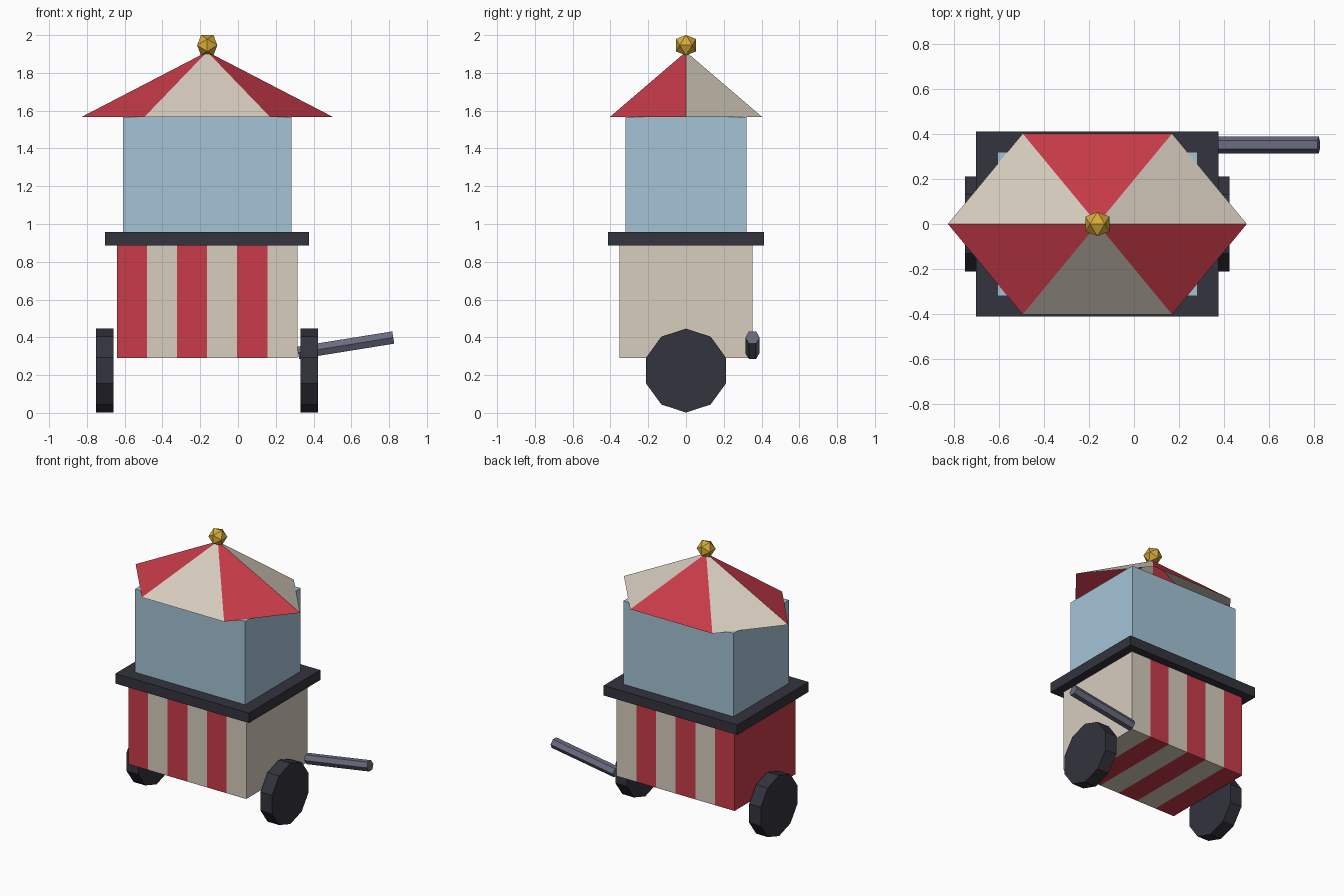
import bpy
import bmesh
from math import cos, sin, pi
from mathutils import Vector, Matrix

if "Cube" in bpy.data.objects:
    bpy.data.objects.remove(bpy.data.objects["Cube"])


def material(name, rgb):
    linear = [((c / 255 + 0.055) / 1.055) ** 2.4 for c in rgb] + [1]
    mat = bpy.data.materials.new(name)
    mat.use_nodes = True
    mat.diffuse_color = linear
    mat.node_tree.nodes["Principled BSDF"].inputs["Base Color"].default_value = linear
    return mat


RED = material("red", (200, 59, 73))
CREAM = material("cream", (215, 205, 190))
BLUE = material("pale blue", (164, 196, 215))
DARK = material("charcoal", (51, 51, 61))
GREY = material("slate grey", (106, 108, 128))
GOLD = material("gold", (216, 172, 58))


def finish(name, bm, *mats):
    mesh = bpy.data.meshes.new(name)
    bm.to_mesh(mesh)
    bm.free()
    for mat in mats:
        mesh.materials.append(mat)
    obj = bpy.data.objects.new(name, mesh)
    bpy.context.collection.objects.link(obj)
    return obj


def box(name, low, high, mat):
    low, high = Vector(low), Vector(high)
    bm = bmesh.new()
    bmesh.ops.create_cube(bm, size=1)
    bmesh.ops.scale(bm, vec=high - low, verts=bm.verts)
    bmesh.ops.translate(bm, vec=(low + high) / 2, verts=bm.verts)
    return finish(name, bm, mat)


def rod(name, start, end, radius, sides, mat, turn=0):
    """Flat-sided cylinder between two points."""
    start, end = Vector(start), Vector(end)
    axis = (end - start).normalized()
    side = Vector((0, 1, 0))
    up = axis.cross(side)
    bm = bmesh.new()
    rings = []
    for centre in (start, end):
        angles = [turn + 2 * pi * i / sides for i in range(sides)]
        rings.append([bm.verts.new(centre + radius * (side * cos(a) + up * sin(a)))
                      for a in angles])
    for i in range(sides):
        j = (i + 1) % sides
        bm.faces.new((rings[0][i], rings[0][j], rings[1][j], rings[1][i]))
    bm.faces.new(rings[0])
    bm.faces.new(rings[1])
    bmesh.ops.recalc_face_normals(bm, faces=bm.faces)
    return finish(name, bm, mat)


MID = -0.163  # centre line of the cart body

# Striped lower body
stripes, width, left = 6, 0.159, -0.64
for i in range(stripes):
    x = left + i * width
    box(f"body_stripe_{i + 1}", (x, -0.353, 0.29), (x + width, 0.353, 0.885),
        CREAM if i % 2 else RED)

# Counter and glass case
box("counter", (MID - 0.54, -0.412, 0.885), (MID + 0.54, 0.412, 0.958), DARK)
box("glass_case", (MID - 0.445, -0.32, 0.958), (MID + 0.445, 0.32, 1.567), BLUE)

# Open six-sided canopy in alternating colours
bm = bmesh.new()
apex = bm.verts.new((MID, 0, 1.912))
rim = [bm.verts.new((MID + 0.665 * cos(i * pi / 3), 0.465 * sin(i * pi / 3), 1.567))
       for i in range(6)]
for i in range(6):
    face = bm.faces.new((rim[i], rim[(i + 1) % 6], apex))
    face.material_index = i % 2
finish("canopy", bm, CREAM, RED)

# Golden icosahedron on the peak
bm = bmesh.new()
long, short = 0.0535, 0.0331
for a in (-long, long):
    for b in (-short, short):
        for corner in ((b, 0, a), (0, a, b), (a, b, 0)):
            bm.verts.new(corner)
bmesh.ops.convex_hull(bm, input=bm.verts)
bmesh.ops.translate(bm, vec=(MID, 0, 1.9465), verts=bm.verts)
finish("finial", bm, GOLD)

# Ten-sided wheels, one at each end
for name, x in (("right_wheel", -0.706), ("left_wheel", 0.377)):
    rod(name, (x - 0.047, 0, 0.224), (x + 0.047, 0, 0.224), 0.222, 10, DARK, pi / 2)

# Push handle
rod("push_handle", (0.318, 0.352, 0.318), (0.822, 0.352, 0.399), 0.038, 6, GREY)
